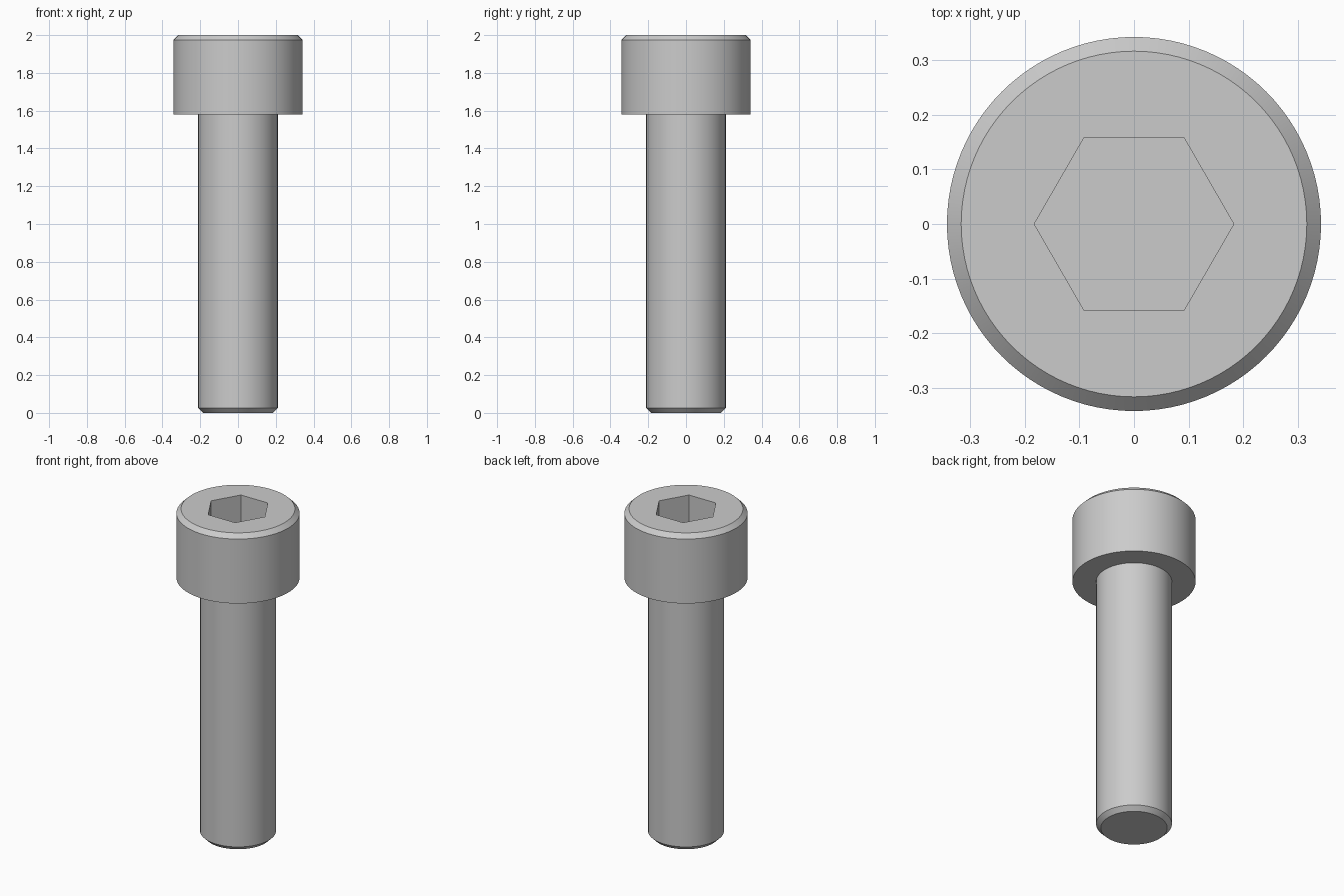
import bpy
import bmesh
from math import cos, sin, pi, radians

cube = bpy.data.objects.get("Cube")
if cube:
    bpy.data.objects.remove(cube, do_unlink=True)

SEGMENTS = 96           # multiple of six, so socket corners land on vertices
HEAD_R, SHANK_R = 0.342, 0.2105
HEAD_BASE, TOP = 1.579, 2.0
CHAMFER = 0.026
SOCKET_APOTHEM, SOCKET_DEPTH = 0.158, 0.21


def circle(radius):
    return lambda a: radius


def hexagon(apothem):
    return lambda a: apothem / cos(a % (pi / 3) - pi / 6)


def stack_rings(name, sections, material):
    """Skin a stack of (outline, height) rings and cap both ends."""
    bm = bmesh.new()
    angles = [2 * pi * i / SEGMENTS for i in range(SEGMENTS)]
    rings = [[bm.verts.new((r(a) * cos(a), r(a) * sin(a), z)) for a in angles]
             for r, z in sections]
    for low, high in zip(rings, rings[1:]):
        for i in range(SEGMENTS):
            j = (i + 1) % SEGMENTS
            bm.faces.new((low[i], low[j], high[j], high[i]))
    bm.faces.new(rings[0][::-1])
    bm.faces.new(rings[-1])
    bmesh.ops.recalc_face_normals(bm, faces=bm.faces)
    mesh = bpy.data.meshes.new(name)
    bm.to_mesh(mesh)
    bm.free()
    mesh.materials.append(material)
    obj = bpy.data.objects.new(name, mesh)
    bpy.context.collection.objects.link(obj)
    return obj


# Plain grey steel
steel = bpy.data.materials.new("grey_steel")
steel.use_nodes = True
colour = (0.6, 0.6, 0.6, 1)
steel.diffuse_color = colour
steel.node_tree.nodes["Principled BSDF"].inputs["Base Color"].default_value = colour

screw = stack_rings("socket_cap_screw", [
    # chamfered shank
    (circle(SHANK_R - CHAMFER), 0),
    (circle(SHANK_R), CHAMFER),
    (circle(SHANK_R), HEAD_BASE),
    # chamfered cylindrical head
    (circle(HEAD_R), HEAD_BASE),
    (circle(HEAD_R), TOP - CHAMFER),
    (circle(HEAD_R - CHAMFER), TOP),
    # hexagonal socket
    (hexagon(SOCKET_APOTHEM), TOP),
    (hexagon(SOCKET_APOTHEM), TOP - SOCKET_DEPTH),
], steel)

# Smooth round walls, crisp edges
bpy.ops.object.select_all(action="DESELECT")
screw.select_set(True)
bpy.context.view_layer.objects.active = screw
bpy.ops.object.shade_smooth_by_angle(angle=radians(30))
